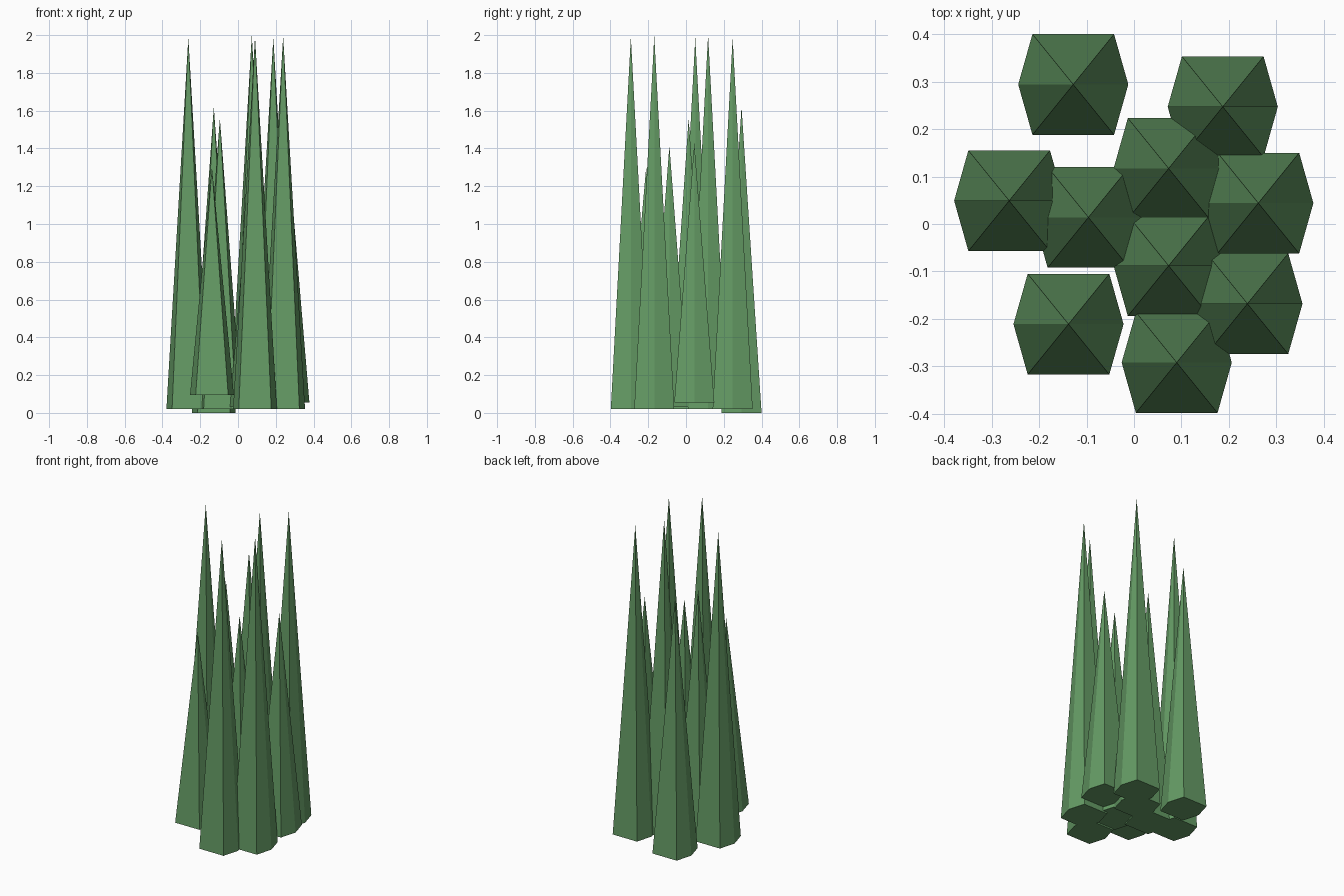
import bpy, bmesh

if "Cube" in bpy.data.objects:
    bpy.data.objects.remove(bpy.data.objects["Cube"])

green = bpy.data.materials.new("leaf_green")
green.diffuse_color = (0.13, 0.33, 0.13, 1)
green.use_nodes = True
green.node_tree.nodes["Principled BSDF"].inputs["Base Color"].default_value = green.diffuse_color

# slightly stretched hexagon used for every blade's base
BASE = [(0.116, 0), (0.086, 0.106), (-0.086, 0.106),
        (-0.116, 0), (-0.086, -0.106), (0.086, -0.106)]


def blade(name, x, y, bottom, top):
    """Six-sided spike with a closed base, tip above its centre."""
    bm = bmesh.new()
    ring = [bm.verts.new((px, py, 0)) for px, py in BASE]
    tip = bm.verts.new((0, 0, top - bottom))
    bm.faces.new(ring[::-1])
    for i in range(6):
        bm.faces.new((ring[i], ring[(i + 1) % 6], tip))
    mesh = bpy.data.meshes.new(name)
    bm.to_mesh(mesh)
    bm.free()
    mesh.materials.append(green)
    obj = bpy.data.objects.new(name, mesh)
    obj.location = (x, y, bottom)
    bpy.context.collection.objects.link(obj)


# x, y, bottom, top of each grass blade
blades = [
    (-0.128, 0.294, 0.00, 1.62),
    (0.187, 0.247, 0.02, 1.985),
    (0.073, 0.117, 0.02, 2.00),
    (-0.263, 0.049, 0.02, 1.985),
    (-0.096, 0.014, 0.02, 1.56),
    (0.262, 0.044, 0.055, 1.43),
    (0.073, -0.088, 0.03, 1.415),
    (-0.138, -0.211, 0.095, 1.30),
    (0.239, -0.168, 0.02, 1.995),
    (0.090, -0.292, 0.02, 1.99),
]
for n, b in enumerate(blades, 1):
    blade(f"grass_blade_{n}", *b)
